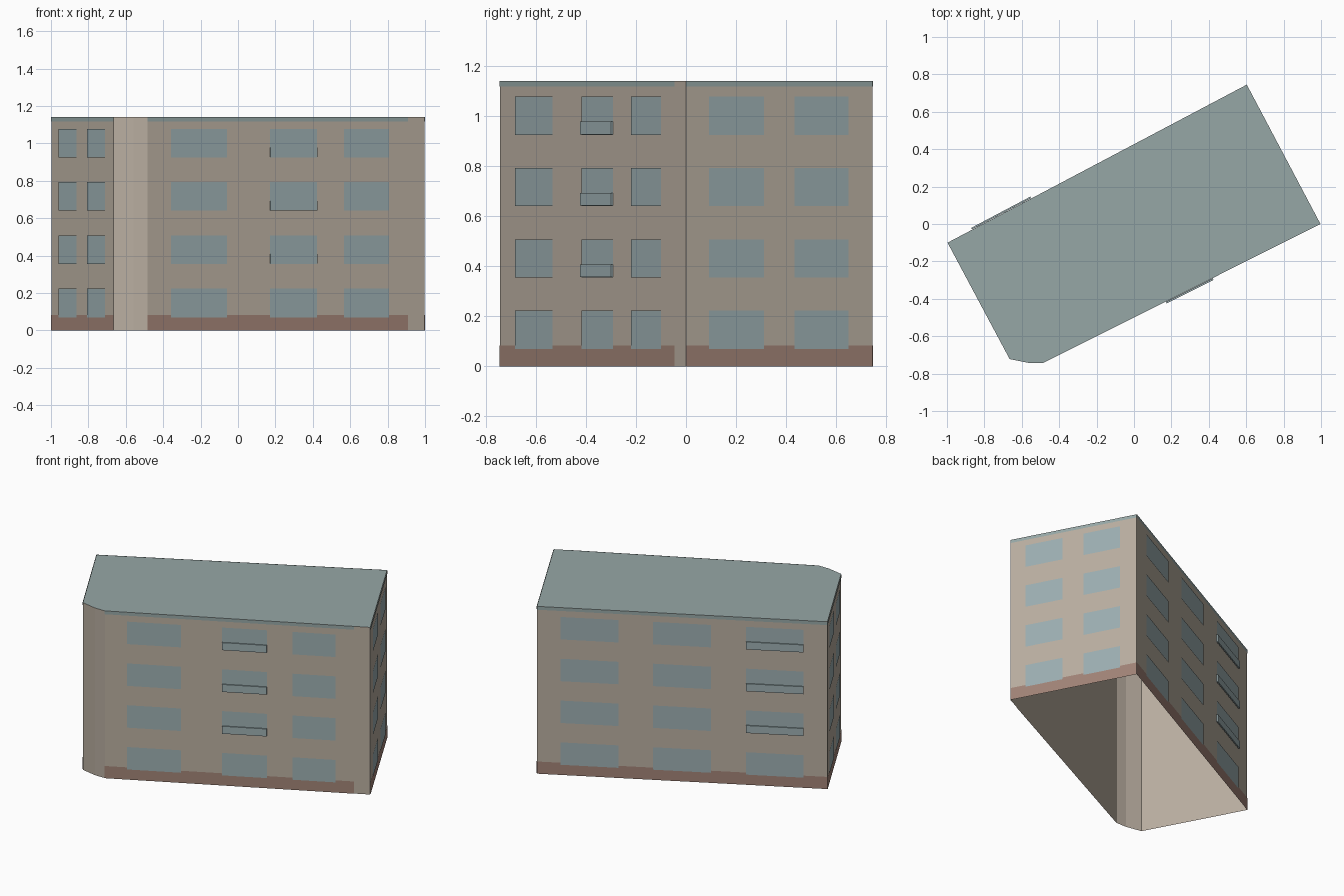
import bpy
import bmesh
from mathutils import Vector

cube = bpy.data.objects.get("Cube")
if cube:
    bpy.data.objects.remove(cube)


def srgb(r, g, b):
    return [((c / 255 + 0.055) / 1.055) ** 2.4 for c in (r, g, b)] + [1.0]


def material(name, color):
    mat = bpy.data.materials.new(name)
    mat.use_nodes = True
    mat.diffuse_color = color
    bsdf = mat.node_tree.nodes["Principled BSDF"]
    bsdf.inputs["Base Color"].default_value = color
    bsdf.inputs["Roughness"].default_value = 0.9
    return mat


PLASTER = material("beige plaster", srgb(185, 174, 160))
GLASS = material("blue grey glass", srgb(156, 174, 177))
PLINTH = material("brown plinth", srgb(161, 131, 118))
ROOFING = material("grey green roofing", srgb(150, 167, 166))

HEIGHT = 1.14
# Footprint, counter-clockwise, with a faceted corner at the front
CORNERS = [Vector(p) for p in ((-0.665, -0.722, 0), (-0.56, -0.743, 0), (-0.485, -0.743, 0),
                               (0.997, 0, 0), (0.603, 0.745, 0), (-0.997, -0.1, 0))]
SIDES = {"front": (2, 3), "right": (3, 4), "back": (4, 5), "left": (5, 0)}
FLOORS = [0.07, 0.355, 0.64, 0.925]
WINDOW_HEIGHT = 0.153
# Window columns as fractions along each wall
END_COLUMNS = [(0.12, 0.415), (0.58, 0.87)]
COLUMNS = {
    "front": [(0.084, 0.287), (0.442, 0.611), (0.708, 0.870)],
    "back": [(0.082, 0.281), (0.40, 0.60), (0.72, 0.918)],
    "right": END_COLUMNS,
    "left": END_COLUMNS,
}


def finish(name, bm, mat):
    mesh = bpy.data.meshes.new(name)
    bm.to_mesh(mesh)
    bm.free()
    mesh.materials.append(mat)
    obj = bpy.data.objects.new(name, mesh)
    bpy.context.collection.objects.link(obj)
    return obj


def panel(bm, side, span, low, high, offset):
    """Upright rectangle lying just outside one wall."""
    a, b = (CORNERS[i] for i in SIDES[side])
    out = (b - a).cross(Vector((0, 0, 1))).normalized() * offset
    start, end = a.lerp(b, span[0]) + out, a.lerp(b, span[1]) + out
    up = Vector((0, 0, 1))
    return bm.faces.new([bm.verts.new(p) for p in
                         (start + up * low, end + up * low, end + up * high, start + up * high)])


# Walls: open shell without a floor
bm = bmesh.new()
bottom = [bm.verts.new(p) for p in CORNERS]
top = [bm.verts.new(p + Vector((0, 0, HEIGHT))) for p in CORNERS]
for i in range(len(CORNERS)):
    j = (i + 1) % len(CORNERS)
    bm.faces.new((bottom[i], bottom[j], top[j], top[i]))
finish("walls", bm, PLASTER)

# Flat roof
bm = bmesh.new()
bm.faces.new([bm.verts.new(p + Vector((0, 0, HEIGHT))) for p in CORNERS])
finish("roof", bm, ROOFING)

# Plinth, roof edge and windows on each wall
for side, columns in COLUMNS.items():
    span = (0, 0.94) if side == "front" else (0, 1)
    bm = bmesh.new()
    panel(bm, side, span, 0, 0.083, 0.002)
    finish(side + "_plinth", bm, PLINTH)
    bm = bmesh.new()
    panel(bm, side, span, HEIGHT - 0.022, HEIGHT, 0.002)
    finish(side + "_roof_edge", bm, ROOFING)
    bm = bmesh.new()
    for column in columns:
        for z in FLOORS:
            panel(bm, side, column, z, z + WINDOW_HEIGHT, 0.004)
    finish(side + "_windows", bm, GLASS)

# Shallow balcony rails across the lower part of the upper windows
for side, index in (("front", 1), ("back", 2)):
    bm = bmesh.new()
    for z in FLOORS[1:]:
        panel(bm, side, COLUMNS[side][index], z + 0.002, z + 0.053, 0.011)
    rails = finish(side + "_balcony_rails", bm, GLASS)
    solid = rails.modifiers.new("thickness", "SOLIDIFY")
    solid.thickness = 0.009
    solid.offset = -1
